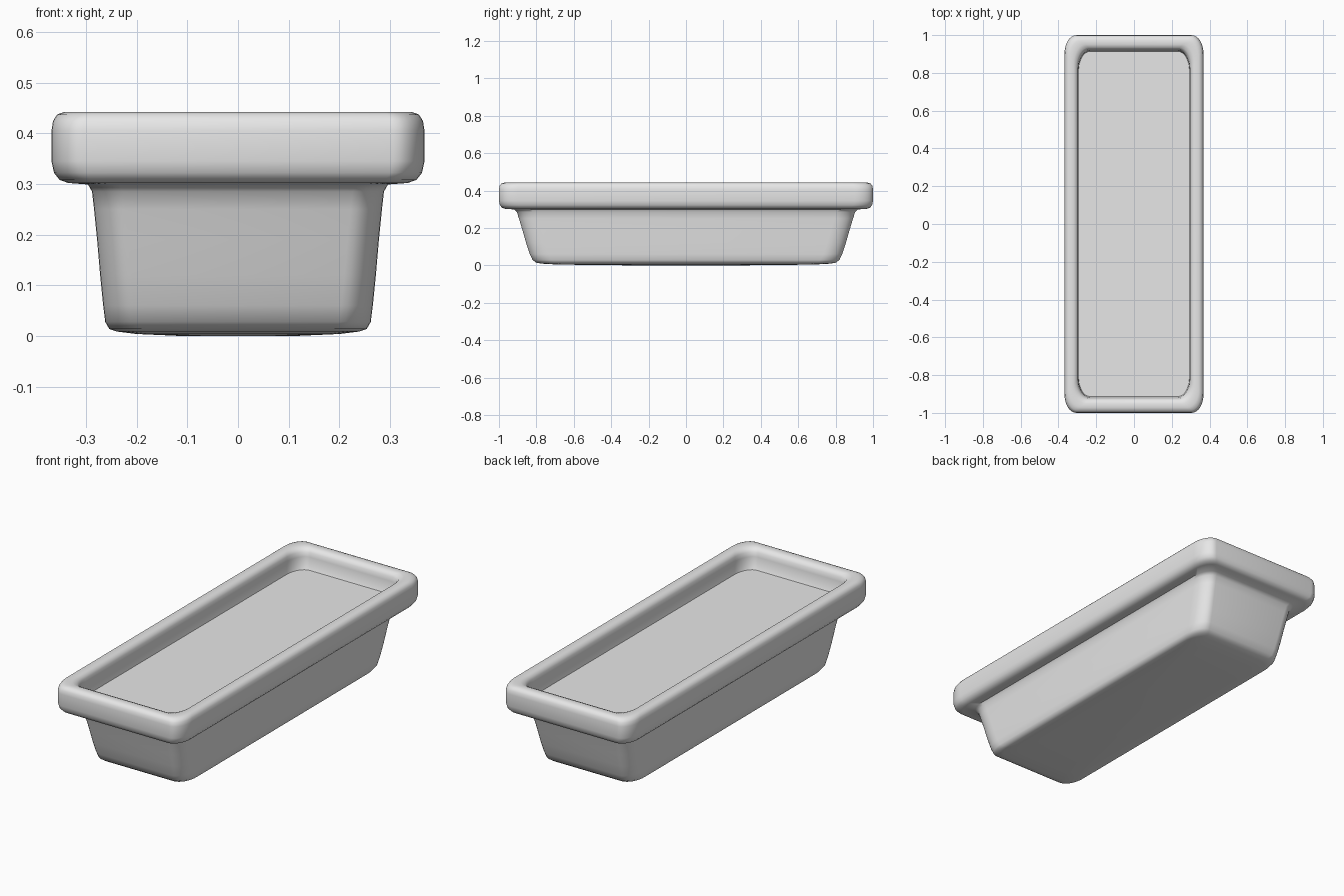
import bpy
import bmesh
import math

if "Cube" in bpy.data.objects:
    bpy.data.objects.remove(bpy.data.objects["Cube"], do_unlink=True)


def make_material(name, value):
    material = bpy.data.materials.new(name)
    material.use_nodes = True
    colour = (value, value, value, 1)
    material.diffuse_color = colour
    material.node_tree.nodes["Principled BSDF"].inputs["Base Color"].default_value = colour
    return material


def rounded_outline(half_x, half_y, corner_x, corner_y, steps=8):
    """Counter-clockwise rectangle with elliptical corners."""
    points = []
    for quarter, (side_x, side_y) in enumerate([(1, 1), (-1, 1), (-1, -1), (1, -1)]):
        for step in range(steps + 1):
            angle = math.pi / 2 * (quarter + step / steps)
            points.append((side_x * (half_x - corner_x) + corner_x * math.cos(angle),
                           side_y * (half_y - corner_y) + corner_y * math.sin(angle)))
    return points


def loft(name, profile, corner, material, cap_end=True, centre=(0, 0)):
    """Skin a stack of rounded outlines given as (half x, half y, height)."""
    bm = bmesh.new()
    rings = []
    for half_x, half_y, height in profile:
        outline = rounded_outline(half_x, half_y, *corner)
        rings.append([bm.verts.new((x + centre[0], y + centre[1], height))
                      for x, y in outline])
    for lower, upper in zip(rings, rings[1:]):
        for i in range(len(lower)):
            j = (i + 1) % len(lower)
            bm.faces.new((lower[i], lower[j], upper[j], upper[i]))
    if len(rings) > 1:
        bm.faces.new(list(reversed(rings[0])))
    if cap_end:
        bm.faces.new(rings[-1])
    mesh = bpy.data.meshes.new(name)
    bm.to_mesh(mesh)
    bm.free()
    mesh.materials.append(material)
    obj = bpy.data.objects.new(name, mesh)
    bpy.context.collection.objects.link(obj)
    bpy.ops.object.select_all(action="DESELECT")
    obj.select_set(True)
    bpy.context.view_layer.objects.active = obj
    bpy.ops.object.shade_smooth_by_angle(angle=math.radians(50))
    return obj


grey = make_material("plain grey", 0.8)

# Tapered trough with a slightly bulged underside
underside = [(.11, .3, 0), (.2, .68, .004), (.24, .77, .009)]
walls = [(.254, .8, .014), (.262, .82, .028), (.266, .835, .06), (.272, .855, .12),
         (.278, .875, .19), (.284, .893, .25), (.288, .904, .285), (.296, .92, .299)]

# Thick overhanging rim, rolled over at its outer and inner edges
rim = [(.335, .966, .302), (.352, .984, .308), (.363, .995, .322), (.368, 1, .345),
       (.368, 1, .405), (.365, .997, .424), (.357, .988, .437), (.343, .972, .442),
       (.32, .95, .442), (.305, .934, .436), (.297, .924, .422), (.294, .92, .4)]

# Inside of the trough, down to its hidden floor
inside = [(.293, .914, .33), (.27, .86, .28)]

loft("planter_trough", underside + walls + rim + inside, (.062, .1), grey)

# Flat fill surface set below the rim
loft("soil_surface", [(.294, .915, .335)], (.062, .09), grey, centre=(0, .002))
